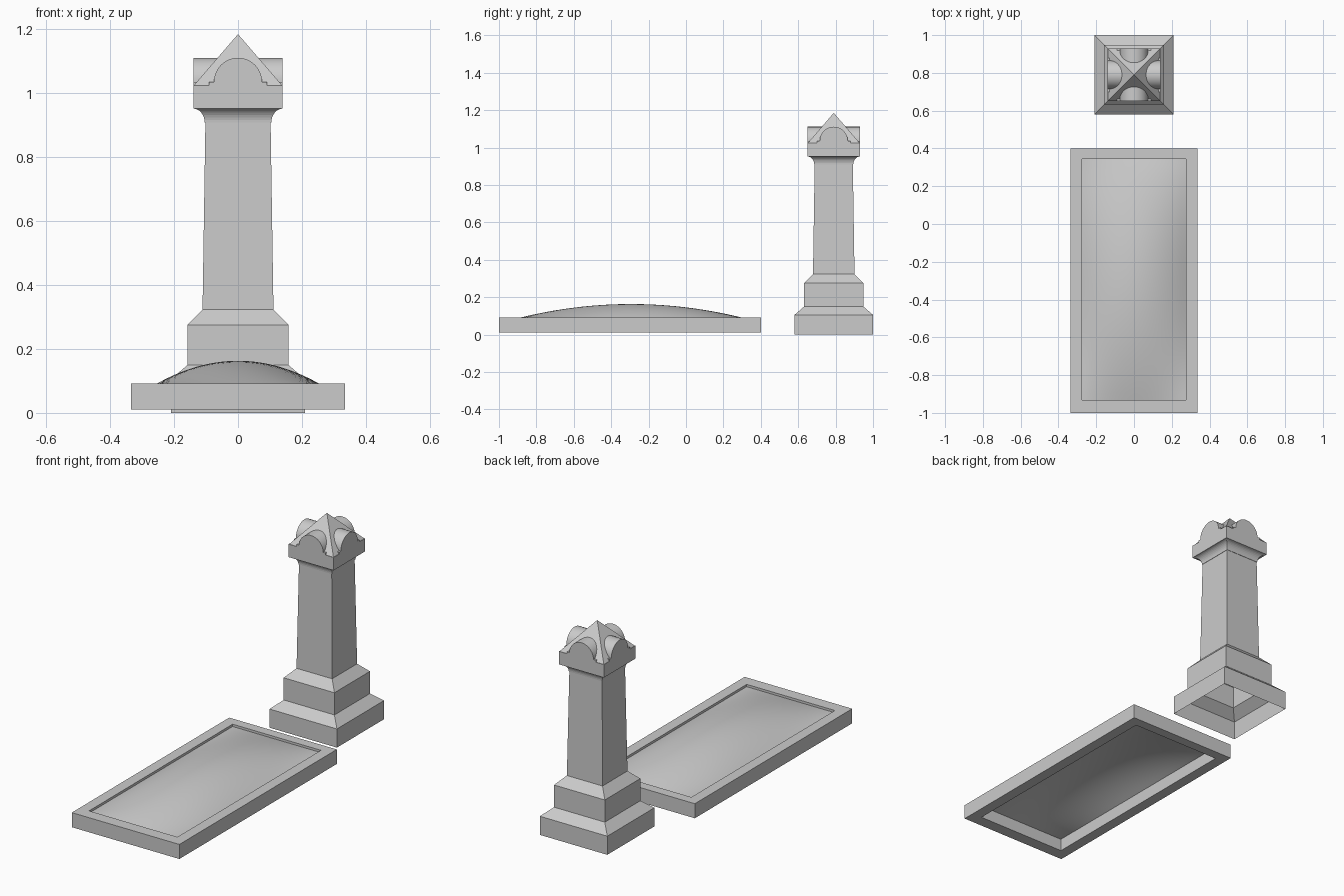
import bpy, math

if "Cube" in bpy.data.objects:
    bpy.data.objects.remove(bpy.data.objects["Cube"])

CY = 0.79            # y centre of the monument
GX, GY0, GY1 = 0.335, -1.0, 0.4   # kerb outline


def add_mesh(name, verts, faces, loc=(0, 0, 0), smooth=False):
    me = bpy.data.meshes.new(name)
    me.from_pydata(verts, [], faces)
    me.polygons.foreach_set("use_smooth", [smooth] * len(faces))
    ob = bpy.data.objects.new(name, me)
    ob.location = loc
    bpy.context.collection.objects.link(ob)
    return ob


def square_loft(name, profile):
    """Stack of square rings from (half width, z) pairs, open at both ends."""
    verts, faces = [], []
    for h, z in profile:
        verts += [(-h, -h, z), (h, -h, z), (h, h, z), (-h, h, z)]
    for r in range(len(profile) - 1):
        for i in range(4):
            j = (i + 1) % 4
            faces.append((r * 4 + i, r * 4 + j, r * 4 + 4 + j, r * 4 + 4 + i))
    return add_mesh(name, verts, faces, (0, CY, 0))


# Stepped plinth, hollow underneath
square_loft("plinth", [(0.21, 0), (0.21, 0.105), (0.158, 0.15),
                       (0.158, 0.275), (0.111, 0.323)])

# Tapered shaft
square_loft("shaft", [(0.111, 0.323), (0.102, 0.908)])

# Cavetto moulding and cap block
cove = [(0.14 - 0.036 * math.cos(a), 0.908 + 0.044 * math.sin(a))
        for a in (math.pi / 2 * k / 8 for k in range(9))]
square_loft("cap_block", [(0.102, 0.908)] + cove + [(0.14, 1.025)])

# Two crossing round-arched gables
R, ZC, H = 0.075, 1.036, 0.14
outline = [(H, 1.025), (0.09, 1.025), (0.09, ZC)]
outline += [(R * math.cos(math.pi * k / 24), ZC + R * math.sin(math.pi * k / 24))
            for k in range(25)]
outline += [(-0.09, ZC), (-0.09, 1.025), (-H, 1.025)]
n = len(outline)
for name, turn in (("front_back_arch", 0), ("side_arch", math.pi / 2)):
    verts = [(x, -H, z) for x, z in outline] + [(x, H, z) for x, z in outline]
    faces = [(i, i + n, i + n + 1, i + 1) for i in range(n - 1)]
    faces += [tuple(range(n - 1, -1, -1)), tuple(range(n, 2 * n))]
    arch = add_mesh(name, verts, faces, (0, CY, 0), smooth=True)
    arch.rotation_euler.z = turn
    bpy.ops.object.select_all(action='DESELECT')
    arch.select_set(True)
    bpy.context.view_layer.objects.active = arch
    bpy.ops.object.shade_smooth_by_angle(angle=math.radians(30))

# Pyramid top
p = 0.138
add_mesh("pyramid_top",
         [(-p, -p, 1.025), (p, -p, 1.025), (p, p, 1.025), (-p, p, 1.025), (0, 0, 1.185)],
         [(0, 1, 4), (1, 2, 4), (2, 3, 4), (3, 0, 4)], (0, CY, 0))

# Kerb frame around the grave
IX, IY0, IY1 = 0.275, -0.932, 0.345
rings = [(GX, GY0, GY1, 0.01), (GX, GY0, GY1, 0.092),
         (IX, IY0, IY1, 0.092), (IX, IY0, IY1, 0.01)]
verts, faces = [], []
for x, y0, y1, z in rings:
    verts += [(-x, y0, z), (x, y0, z), (x, y1, z), (-x, y1, z)]
for r in range(4):
    s = (r + 1) % 4
    for i in range(4):
        j = (i + 1) % 4
        faces.append((r * 4 + i, r * 4 + j, s * 4 + j, s * 4 + i))
add_mesh("kerb_frame", verts, faces)

# Domed earth mound set inside the kerb
NX, NY = 24, 32
cy, hy = (IY0 + IY1) / 2, (IY1 - IY0) / 2
verts = []
for j in range(NY + 1):
    v = 2 * j / NY - 1
    for i in range(NX + 1):
        u = 2 * i / NX - 1
        verts.append((IX * u, cy + hy * v, 0.079 + 0.084 * (1 - u * u) * (1 - v * v)))
W = NX + 1
faces = [(j * W + i, j * W + i + 1, (j + 1) * W + i + 1, (j + 1) * W + i)
         for j in range(NY) for i in range(NX)]
add_mesh("mound", verts, faces, smooth=True)
